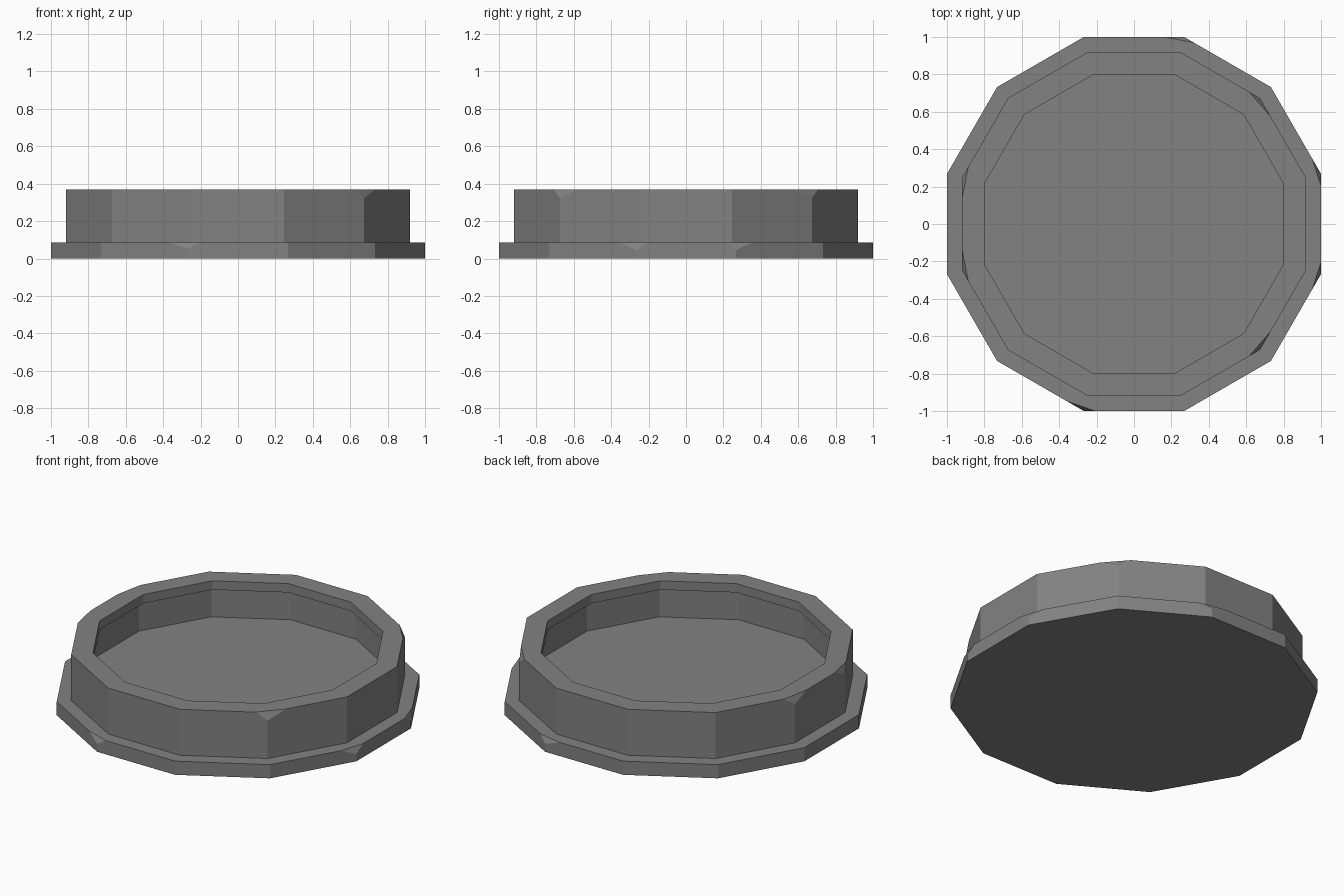
import bpy, bmesh, math
from mathutils import Vector

if "Cube" in bpy.data.objects:
    bpy.data.objects.remove(bpy.data.objects["Cube"])

stone = bpy.data.materials.new("grey_stone")
stone.diffuse_color = (0.225, 0.225, 0.225, 1)
stone.use_nodes = True
stone.node_tree.nodes["Principled BSDF"].inputs["Base Color"].default_value = stone.diffuse_color
SIDES = 12
K = 1 / math.cos(math.pi / SIDES)   # apothem -> corner radius


def lathe(name, profile, chips, top):
    """Twelve-sided closed body from (apothem, z) rings, with chipped corners."""
    bm = bmesh.new()
    rings = []
    for r, z in profile:
        rings.append([bm.verts.new((r * K * math.cos(math.radians(15 + 30 * i)),
                                    r * K * math.sin(math.radians(15 + 30 * i)), z))
                      for i in range(SIDES)])
    for a, b in zip(rings, rings[1:]):
        for i in range(SIDES):
            j = (i + 1) % SIDES
            bm.faces.new((a[i], a[j], b[j], b[i]))
    bm.faces.new(rings[0][::-1])
    bm.faces.new(rings[-1])
    # slice a small wedge from the chosen top corners
    outer = max(r for r, z in profile) * K
    for ang, tilt, inward, down in chips:
        a, n = math.radians(ang), math.radians(ang + tilt)
        d = Vector((math.cos(a), math.sin(a), 0))
        no = Vector((math.cos(n) / inward, math.sin(n) / inward, 1 / down)).normalized()
        co = d * outer + Vector((0, 0, top - down))
        geom = bm.verts[:] + bm.edges[:] + bm.faces[:]
        res = bmesh.ops.bisect_plane(bm, geom=geom, dist=1e-6, plane_co=co,
                                     plane_no=no, clear_outer=True)
        cut = [e for e in res["geom_cut"] if isinstance(e, bmesh.types.BMEdge)]
        bmesh.ops.holes_fill(bm, edges=cut, sides=0)
    bmesh.ops.recalc_face_normals(bm, faces=bm.faces[:])
    me = bpy.data.meshes.new(name)
    bm.to_mesh(me)
    bm.free()
    me.materials.append(stone)
    ob = bpy.data.objects.new(name, me)
    bpy.context.collection.objects.link(ob)


# base plate
lathe("base_plate", [(1.0, 0), (1.0, 0.085)],
      [(75, 4, 0.02, 0.035), (255, -4, 0.02, 0.035),
       (15, 3, 0.02, 0.04), (-15, -3, 0.02, 0.04)], 0.085)

# basin wall with overhanging inner lip and sunken floor
lathe("basin_wall", [(0.92, 0.08), (0.92, 0.37), (0.80, 0.37), (0.80, 0.315),
                     (0.835, 0.315), (0.835, 0.13)],
      [(45, -4, 0.022, 0.045), (-45, 4, 0.022, 0.05),
       (165, 4, 0.022, 0.045), (195, -4, 0.022, 0.045)], 0.37)
